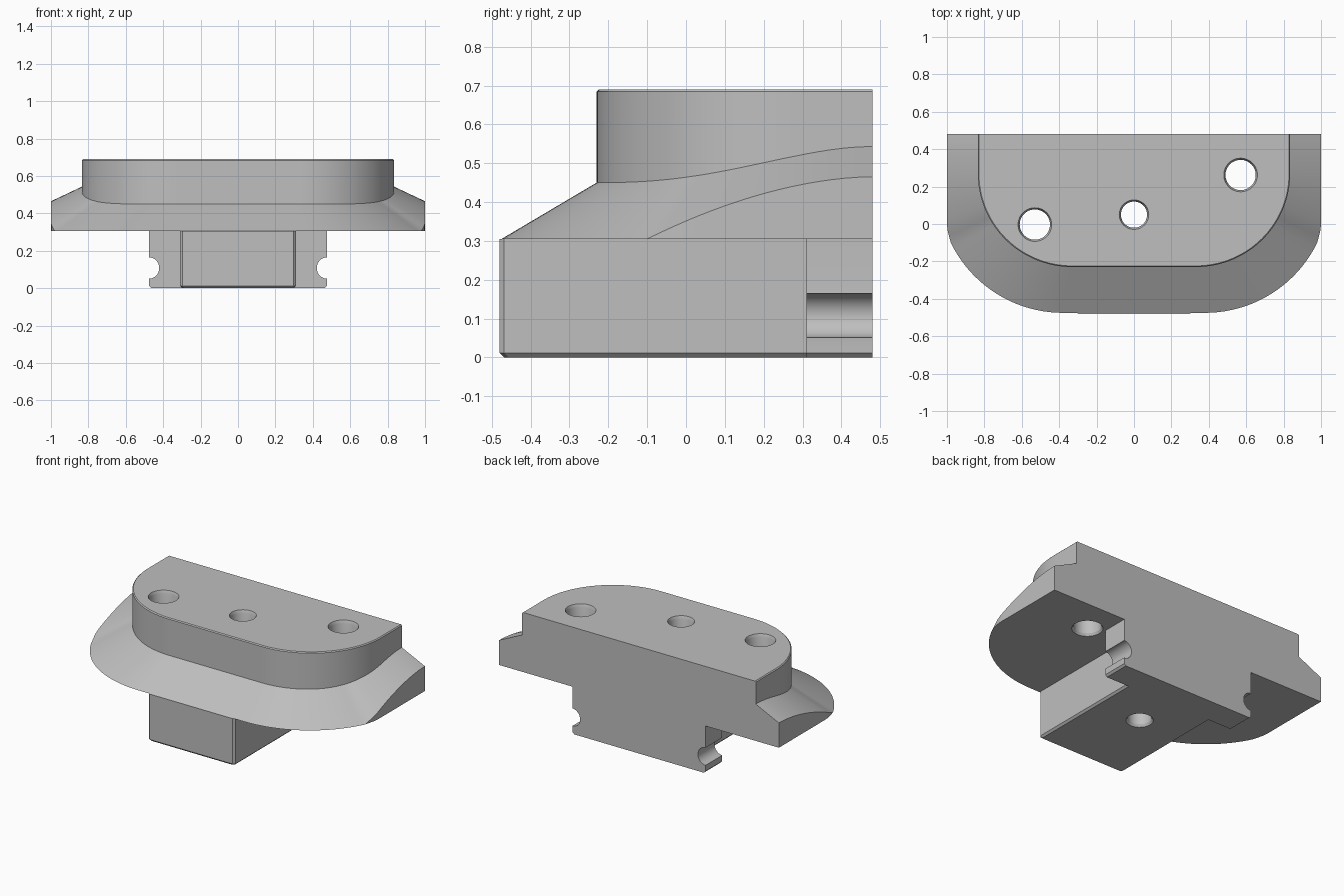
import bpy, bmesh
from math import sin, cos, pi, radians

cube = bpy.data.objects.get("Cube")
if cube:
    bpy.data.objects.remove(cube, do_unlink=True)

BACK, UNDER, TOP = 0.48, 0.305, 0.69

grey = bpy.data.materials.new("plain grey")
grey.use_nodes = True
colour = (0.52, 0.52, 0.52, 1)
grey.diffuse_color = colour
grey.node_tree.nodes["Principled BSDF"].inputs["Base Color"].default_value = colour


def loft(name, rings):
    """Join closed rings of points with quads and cap both ends."""
    bm = bmesh.new()
    rows = [[bm.verts.new(p) for p in ring] for ring in rings]
    n = len(rows[0])
    for a, b in zip(rows, rows[1:]):
        for i in range(n):
            j = (i + 1) % n
            bm.faces.new((a[i], a[j], b[j], b[i]))
    bm.faces.new(rows[0][::-1])
    bm.faces.new(rows[-1])
    bmesh.ops.remove_doubles(bm, verts=bm.verts, dist=0.0001)
    bmesh.ops.dissolve_degenerate(bm, edges=bm.edges, dist=0.0001)
    bmesh.ops.recalc_face_normals(bm, faces=bm.faces)
    mesh = bpy.data.meshes.new(name)
    bm.to_mesh(mesh)
    bm.free()
    mesh.materials.append(grey)
    obj = bpy.data.objects.new(name, mesh)
    bpy.context.collection.objects.link(obj)
    return obj


def mirrored(half):
    return [(-x, y, z) for x, y, z in reversed(half)] + half


def finish(obj, cutters=()):
    """Cut the holes, then shade with sharp edges kept."""
    bpy.ops.object.select_all(action='DESELECT')
    obj.select_set(True)
    bpy.context.view_layer.objects.active = obj
    for cutter in cutters:
        mod = obj.modifiers.new("hole", 'BOOLEAN')
        mod.operation, mod.solver, mod.object = 'DIFFERENCE', 'EXACT', cutter
        bpy.ops.object.modifier_apply(modifier=mod.name)
    bpy.ops.object.shade_smooth_by_angle(angle=radians(28))


# Collar outline: straight front, round corners, straight sides to the back
ARC, SIDE = 32, 6


def collar_half(inset, height):
    pts = []
    for i in range(ARC + 1):
        a = -pi / 2 * (1 - i / ARC)
        pts.append((0.33 + (0.505 - inset) * cos(a), 0.27 + (0.5 - inset) * sin(a)))
    for i in range(1, SIDE + 1):
        pts.append((0.835 - inset, 0.27 + (BACK - 0.27) * i / SIDE))
    return [(x, y, height(y)) for x, y in pts]


def seam_height(y):
    s = max(0, (y + 0.23) / 0.71) ** 1.25
    return 0.45 + 0.093 * s * s * (3 - 2 * s)


# Flange rim: wide arc round the front, then trimmed flat sides that rise
def rim_half():
    pts, split = [], ARC * 2 // 3
    for i in range(split + 1):
        a = radians(-90 + 64 * i / split)
        pts.append((0.38 + 0.667 * cos(a), 0.192 + 0.667 * sin(a), UNDER))
    for i in range(split + 1, ARC + SIDE + 1):
        if i <= ARC:
            y = -0.1 + 0.37 * (i - split) / (ARC - split)
        else:
            y = 0.27 + (BACK - 0.27) * (i - ARC) / SIDE
        x = 1 - 0.02 * max(0, (-0.02 - y) / 0.08)
        s = (y + 0.1) / 0.58
        pts.append((x, y, UNDER + 0.16 * (1 - (1 - s) ** 1.8)))
    return pts


rim = mirrored(rim_half())
flange_body = loft("flange_and_collar", [
    [(x, y, UNDER) for x, y, z in rim],
    rim,
    mirrored(collar_half(0, seam_height)),
    mirrored(collar_half(0, lambda y: TOP - 0.006)),
    mirrored(collar_half(0.006, lambda y: TOP)),
])


# Tongue below, with small chamfers on the front corners and bottom
def tongue_ring(inset, z):
    w, f, c = 0.31 - inset, -0.48 + inset, 0.012
    return mirrored([(w - c, f, z), (w, f + c, z), (w, 0.31, z)])


tongue = loft("tongue", [tongue_ring(0.012, 0), tongue_ring(0, 0.012),
                         tongue_ring(0, UNDER)])

# Cross bar at the back, with a round groove in each end
groove = [(0.476 - 0.055 * sin(pi * i / 16), 0.108 + 0.057 * cos(pi * i / 16))
          for i in range(17)]
bar_half = ([(0.475, UNDER), (0.475, 0.178)] + groove
            + [(0.475, 0.04), (0.475, 0.012), (0.463, 0)])


def bar_ring(y):
    return mirrored([(x, y, z) for x, z in reversed(bar_half)])


cross_bar = loft("cross_bar", [bar_ring(0.31), bar_ring(BACK)])


# Bolt holes with countersunk mouths
def hole_cutter(x, y, r, bottom):
    def ring(radius, z):
        return [(x + radius * cos(2 * pi * i / 48), y + radius * sin(2 * pi * i / 48), z)
                for i in range(48)]
    sink = r + 0.009
    obj = loft("hole_cutter", [ring(sink, bottom - 0.1), ring(sink, bottom),
                               ring(r, bottom + 0.015), ring(r, TOP - 0.02),
                               ring(sink, TOP), ring(sink, TOP + 0.1)])
    obj.hide_render = True
    return obj


left_hole = hole_cutter(0.57, 0.262, 0.081, UNDER)
middle_hole = hole_cutter(0, 0.05, 0.07, 0)
right_hole = hole_cutter(-0.53, -0.003, 0.081, UNDER)

finish(flange_body, (left_hole, middle_hole, right_hole))
finish(tongue, (middle_hole,))
finish(cross_bar)

for cutter in (left_hole, middle_hole, right_hole):
    bpy.data.objects.remove(cutter, do_unlink=True)
